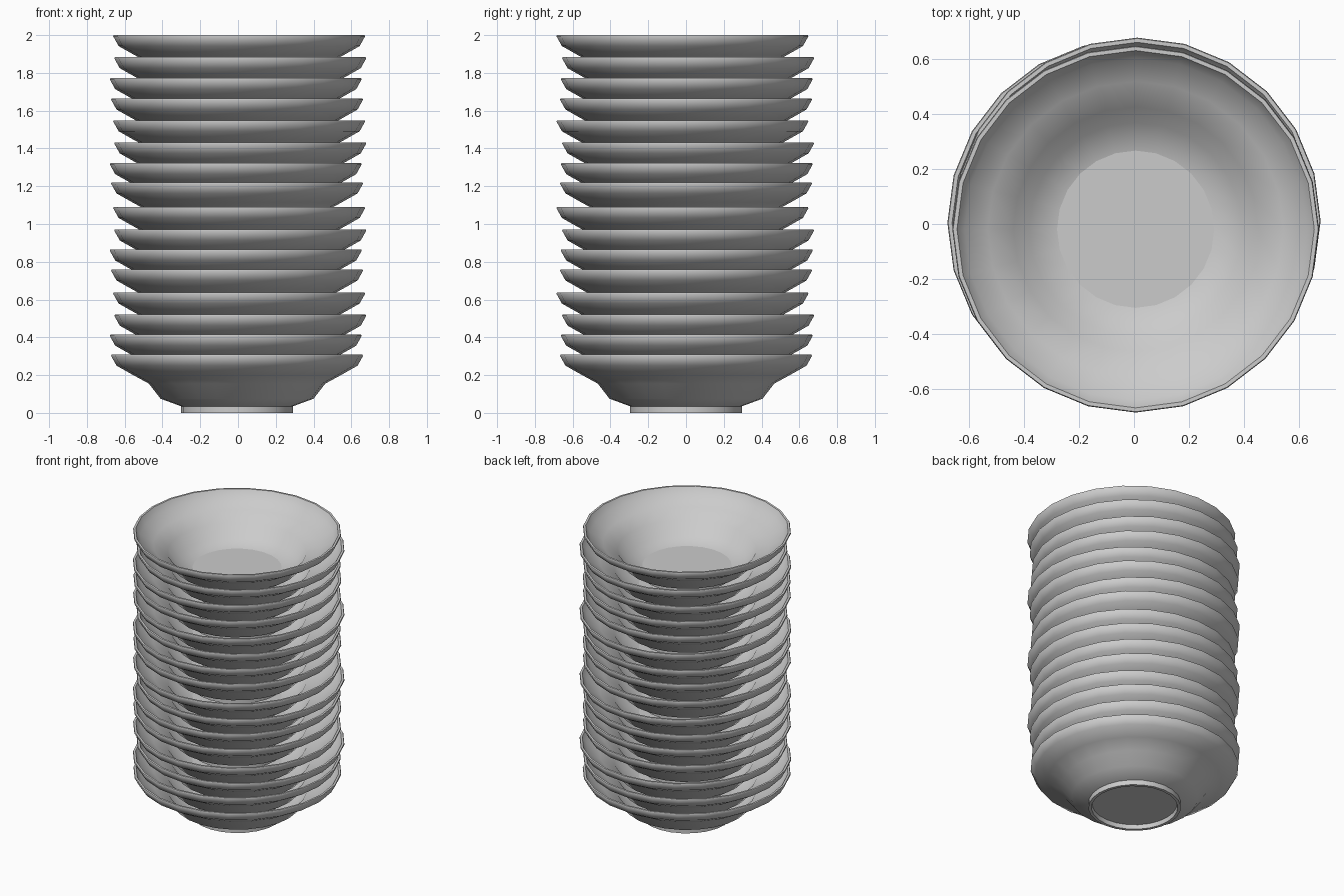
import bpy, bmesh, math

if "Cube" in bpy.data.objects:
    bpy.data.objects.remove(bpy.data.objects["Cube"])

SIDES = 24
# Profile (radius, height): recessed underside, foot ring, outer wall, rim, inner wall, floor
PROFILE = [(0.272, 0.03), (0.276, 0.0), (0.296, 0.0), (0.296, 0.035),
           (0.405, 0.075), (0.467, 0.155), (0.555, 0.203), (0.638, 0.25),
           (0.667, 0.302), (0.664, 0.308), (0.65, 0.308),
           (0.622, 0.263), (0.538, 0.215), (0.445, 0.165), (0.388, 0.085),
           (0.286, 0.055)]
SHARP_RINGS = {0, 1, 2, 3, 9, 10, 15}


def bowl_mesh():
    bm = bmesh.new()
    rings = []
    for r, z in PROFILE:
        rings.append([bm.verts.new((r * math.cos(a), r * math.sin(a), z))
                      for a in (2 * math.pi * i / SIDES for i in range(SIDES))])
    for lo, hi in zip(rings, rings[1:]):
        for i in range(SIDES):
            j = (i + 1) % SIDES
            bm.faces.new((lo[i], lo[j], hi[j], hi[i]))
    bm.faces.new(rings[0][::-1])   # underside
    bm.faces.new(rings[-1])        # inner floor
    bmesh.ops.recalc_face_normals(bm, faces=bm.faces)
    for f in bm.faces:
        f.smooth = True
    for k in SHARP_RINGS:
        for i in range(SIDES):
            bm.edges.get((rings[k][i], rings[k][(i + 1) % SIDES])).smooth = False
    me = bpy.data.meshes.new("bowl")
    bm.to_mesh(me)
    bm.free()
    return me


# Stack of bowls, each nested in the one below with a small repeating offset
RIMS = [0.308, 0.414, 0.52, 0.637, 0.759, 0.865, 0.971, 1.09,
        1.22, 1.322, 1.432, 1.549, 1.664, 1.772, 1.883, 2.0]
OFFSETS = [(-0.005, 0.0), (-0.012, 0.004), (0.012, 0.011), (0.006, -0.019)]
mesh = bowl_mesh()
for n, rim in enumerate(RIMS):
    ob = bpy.data.objects.new(f"bowl_{n + 1:02d}", mesh)
    dx, dy = OFFSETS[n % 4]
    ob.location = (dx, dy, rim - 0.308)
    bpy.context.collection.objects.link(ob)
